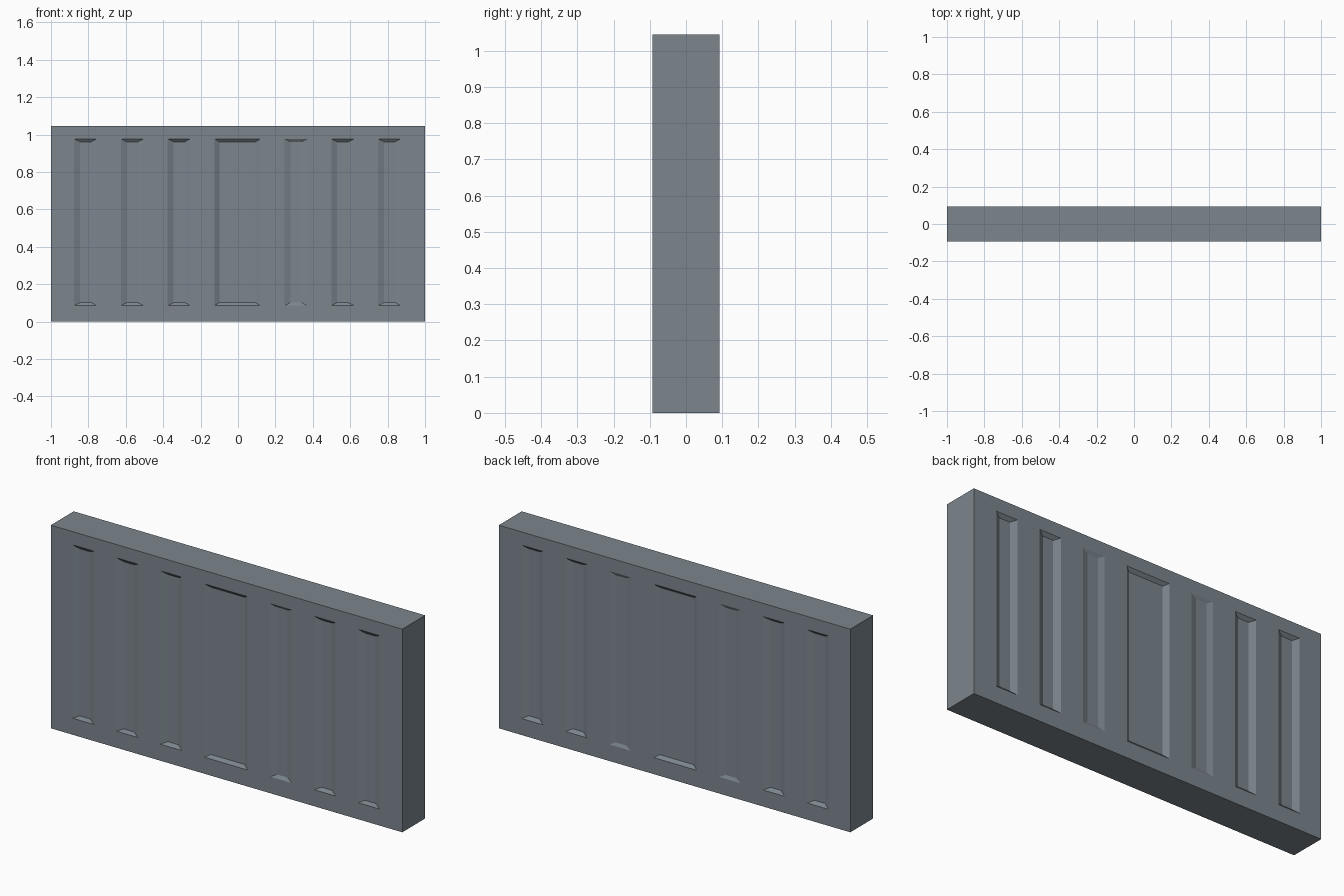
import bpy, bmesh

if "Cube" in bpy.data.objects:
    bpy.data.objects.remove(bpy.data.objects["Cube"])

HALF_Y = 0.093
HEIGHT = 1.045
Z0, Z1 = 0.085, 0.977

steel = bpy.data.materials.new("slate grey")
steel.diffuse_color = (0.2, 0.24, 0.27, 1)
steel.use_nodes = True
steel.node_tree.nodes["Principled BSDF"].inputs["Base Color"].default_value = steel.diffuse_color


def make_object(name, bm):
    bmesh.ops.recalc_face_normals(bm, faces=bm.faces)
    mesh = bpy.data.meshes.new(name)
    bm.to_mesh(mesh)
    bm.free()
    obj = bpy.data.objects.new(name, mesh)
    bpy.context.collection.objects.link(obj)
    mesh.materials.append(steel)
    return obj


def add_groove(bm, side, x, half_w, depth, slope_x, slope_z):
    """Tapered cutter block; its mouth overshoots the slab face a little."""
    rings = []
    for t in (-0.1, 1.0):
        y = side * (HALF_Y - depth * t)
        w, dz = half_w - slope_x * t, slope_z * t
        rings.append([bm.verts.new(p) for p in (
            (x - w, y, Z0 + dz), (x + w, y, Z0 + dz),
            (x + w, y, Z1 - dz), (x - w, y, Z1 - dz))])
    a, b = rings
    bm.faces.new(a)
    bm.faces.new(b[::-1])
    for i in range(4):
        j = (i + 1) % 4
        bm.faces.new((a[i], b[i], b[j], a[j]))


# Main slab
bm = bmesh.new()
bmesh.ops.create_cube(bm, size=1)
for v in bm.verts:
    v.co = (v.co.x * 2, v.co.y * 2 * HALF_Y, (v.co.z + 0.5) * HEIGHT)
slab = make_object("barrier_panel", bm)

# Groove cutters: centre x, half width, front depth, back depth
grooves = [
    (-0.815, 0.061, 0.012, 0.016), (-0.565, 0.061, 0.012, 0.016),
    (-0.315, 0.061, 0.015, 0.008), (-0.003, 0.122, 0.014, 0.015),
    (0.31, 0.061, 0.011, 0.008), (0.56, 0.061, 0.014, 0.016),
    (0.81, 0.061, 0.012, 0.016)]
bm = bmesh.new()
for x, half_w, front, back in grooves:
    slope = 0.025 if half_w > 0.1 else 0.031
    add_groove(bm, -1, x, half_w, front, slope, 0.016)
    add_groove(bm, 1, x, half_w, back, slope, 0.016)
cutter = make_object("groove_cutter", bm)
cutter.hide_render = True

# Cut the grooves and discard the helper
mod = slab.modifiers.new("grooves", 'BOOLEAN')
mod.operation = 'DIFFERENCE'
mod.solver = 'EXACT'
mod.object = cutter
bpy.context.view_layer.objects.active = slab
bpy.ops.object.modifier_apply(modifier=mod.name)
bpy.data.objects.remove(cutter)
